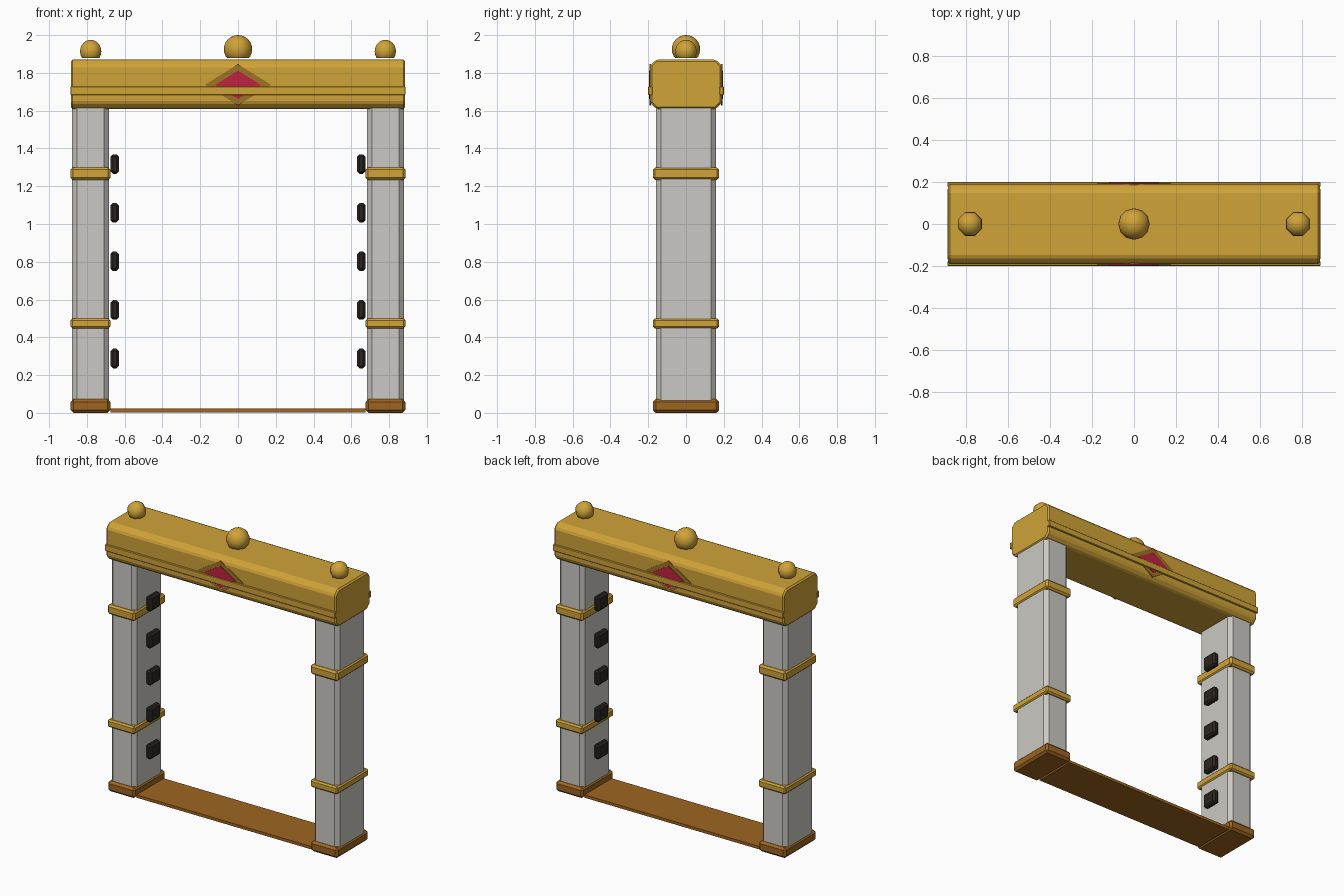
import bpy, bmesh, math
from mathutils import Matrix, Vector

if "Cube" in bpy.data.objects:
    bpy.data.objects.remove(bpy.data.objects["Cube"])


def mat(name, r, g, b):
    m = bpy.data.materials.new(name)
    lin = [((c / 255 + 0.055) / 1.055) ** 2.4 for c in (r, g, b)]
    m.diffuse_color = (*lin, 1)
    m.use_nodes = True
    m.node_tree.nodes["Principled BSDF"].inputs["Base Color"].default_value = m.diffuse_color
    return m


GOLD = mat("gold", 208, 163, 56)
BRONZE = mat("bronze", 158, 101, 32)
OLD_GOLD = mat("old gold", 156, 115, 37)
STONE = mat("pale grey", 203, 201, 195)
RED = mat("red", 190, 36, 62)
DARK = mat("dark brown", 44, 37, 31)


def finish(name, bm, material):
    bmesh.ops.recalc_face_normals(bm, faces=bm.faces[:])
    me = bpy.data.meshes.new(name)
    bm.to_mesh(me)
    bm.free()
    me.materials.append(material)
    ob = bpy.data.objects.new(name, me)
    bpy.context.collection.objects.link(ob)
    return ob


def box(name, x, y, z, material, bevel=0.0, axis=None, soft=0.0):
    """Box from (min, max) ranges; bevel all edges, or only those along one axis."""
    bm = bmesh.new()
    bmesh.ops.create_cube(bm, size=1)
    for v in bm.verts:
        v.co = Vector([lo + (hi - lo) * (c + 0.5) for c, (lo, hi) in zip(v.co, (x, y, z))])

    def along(e):
        d = e.verts[0].co - e.verts[1].co
        return axis is None or abs(d[axis]) > 0.001

    if bevel:
        bmesh.ops.bevel(bm, geom=[e for e in bm.edges if along(e)], offset=bevel,
                        segments=1, affect='EDGES')
    if soft:
        bmesh.ops.bevel(bm, geom=bm.edges[:], offset=soft, segments=1, affect='EDGES')
    return finish(name, bm, material)


def finial(name, x, r, top, segs):
    """Ball with its underside cut flat."""
    bm = bmesh.new()
    bmesh.ops.create_uvsphere(bm, u_segments=segs, v_segments=12, radius=r)
    turn = math.pi / segs if segs == 8 else 0
    bm.transform(Matrix.Translation((x, 0, top - r)) @ Matrix.Rotation(turn, 4, 'Z'))
    cut = bmesh.ops.bisect_plane(bm, geom=bm.verts[:] + bm.edges[:] + bm.faces[:],
                                 plane_co=(0, 0, 1.88), plane_no=(0, 0, -1), clear_outer=True)
    rim = [e for e in cut["geom_cut"] if isinstance(e, bmesh.types.BMEdge)]
    bmesh.ops.contextual_create(bm, geom=rim)
    ob = finish(name, bm, GOLD)
    for p in ob.data.polygons:
        p.use_smooth = p.normal.z > -0.98


def diamond(name, w, h, y0, y1, material):
    """Thin diamond plate on the lintel face."""
    bm = bmesh.new()
    zc = 1.737
    f = bm.faces.new([bm.verts.new(p) for p in
                      ((-w, y0, zc), (0, y0, zc - h), (w, y0, zc), (0, y0, zc + h))])
    ext = bmesh.ops.extrude_face_region(bm, geom=[f])
    for v in ext["geom"]:
        if isinstance(v, bmesh.types.BMVert):
            v.co.y = y1
    finish(name, bm, material)


# Posts with feet, bands and inner sensor pads
for s, side in ((-1, "left"), (1, "right")):
    def xr(a, b):
        return tuple(sorted((s * a, s * b)))
    wide = xr(0.676, 0.886)
    box(side + "_post", xr(0.684, 0.878), (-0.158, 0.158), (0.03, 1.65), STONE, 0.025, axis=2)
    box(side + "_foot", wide, (-0.175, 0.175), (0, 0.073), BRONZE, 0.015)
    box(side + "_lower_band", wide, (-0.175, 0.175), (0.447, 0.5), GOLD, 0.01)
    box(side + "_upper_band", wide, (-0.175, 0.175), (1.233, 1.3), GOLD, 0.012)
    for i in range(5):
        z = 0.288 + 0.2573 * i
        box(f"{side}_pad_{i + 1}", xr(0.631, 0.675), (-0.057, 0.057), (z - 0.052, z + 0.052), DARK, 0.013)
    finial(side + "_finial", s * 0.78, 0.061, 1.975, 8)

# Floor sill between the feet
box("sill", (-0.676, 0.676), (-0.15, 0.15), (0.002, 0.022), BRONZE)

# Lintel with trim rails and diamonds on both faces
box("lintel", (-0.885, 0.885), (-0.19, 0.19), (1.61, 1.87), GOLD, 0.032, axis=0, soft=0.01)
finial("centre_finial", 0, 0.075, 2.0, 12)
for s, side in ((-1, "front"), (1, "back")):
    box(side + "_rail", (-0.887, 0.887), tuple(sorted((s * 0.175, s * 0.2))), (1.682, 1.728), GOLD, 0.004)
    diamond(side + "_diamond_frame", 0.175, 0.109, s * 0.186, s * 0.193, OLD_GOLD)
    diamond(side + "_diamond_gem", 0.12, 0.075, s * 0.19, s * 0.197, RED)
